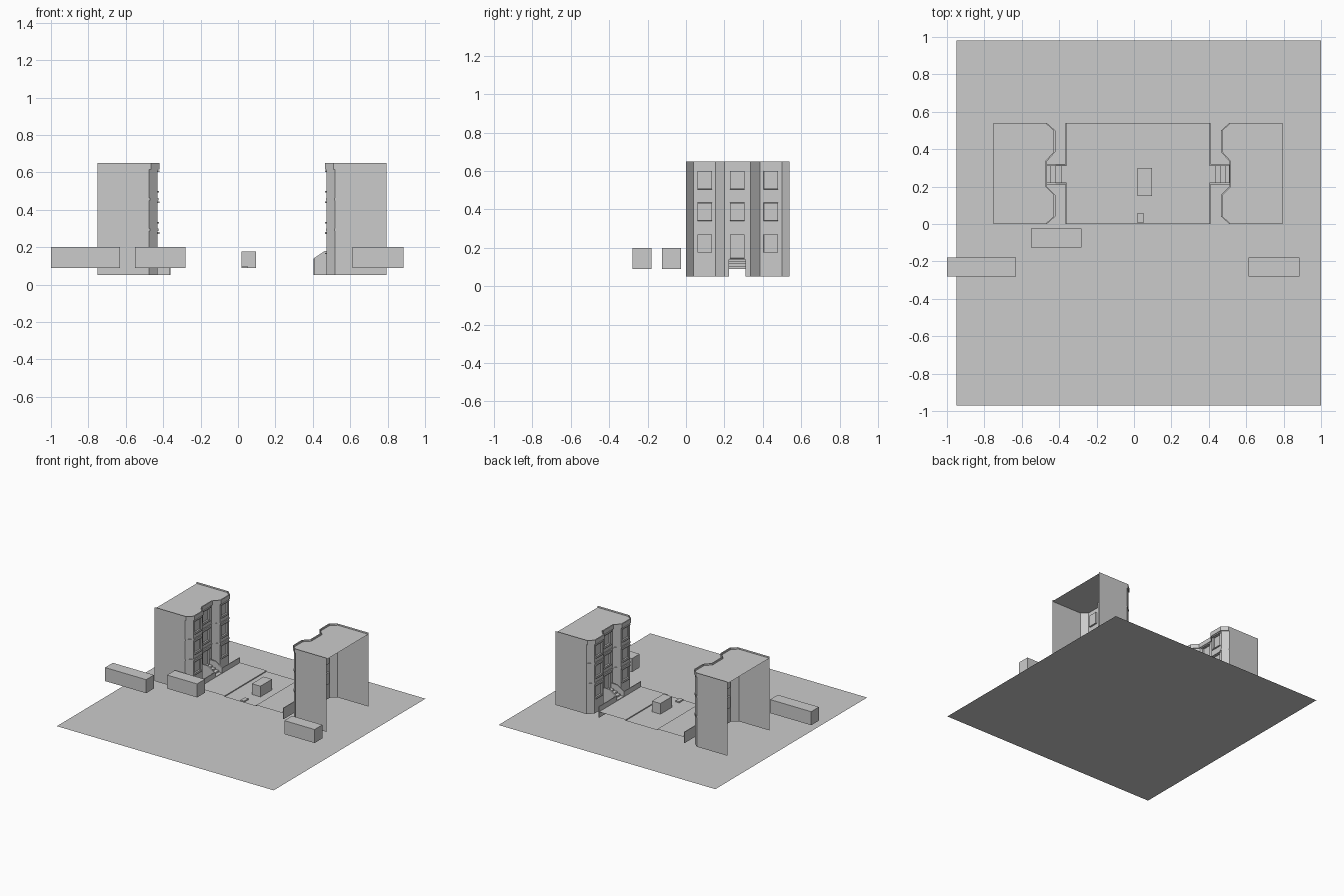
import bpy, bmesh
from mathutils import Matrix

if "Cube" in bpy.data.objects:
    bpy.data.objects.remove(bpy.data.objects["Cube"])

grey = bpy.data.materials.new("plain_grey")
grey.diffuse_color = (0.6, 0.6, 0.6, 1)
grey.use_nodes = True
grey.node_tree.nodes["Principled BSDF"].inputs["Base Color"].default_value = grey.diffuse_color


def finish(name, bm):
    me = bpy.data.meshes.new(name)
    bm.to_mesh(me)
    bm.free()
    me.materials.append(grey)
    ob = bpy.data.objects.new(name, me)
    bpy.context.collection.objects.link(ob)


def both_sides(name, bm):
    """Left part plus its mirror image across the street."""
    other = bm.copy()
    finish("left_" + name, bm)
    bmesh.ops.transform(other, verts=other.verts,
                        matrix=Matrix.Translation((0.044, 0, 0)) @ Matrix.Scale(-1, 4, (1, 0, 0)))
    bmesh.ops.reverse_faces(other, faces=other.faces)
    finish("right_" + name, other)


def face(bm, *pts):
    return bm.faces.new([bm.verts.new(p) for p in pts])


def box(bm, x0, x1, y0, y1, z0, z1):
    m = Matrix.Translation(((x0 + x1) / 2, (y0 + y1) / 2, (z0 + z1) / 2)) \
        @ Matrix.Diagonal((x1 - x0, y1 - y0, z1 - z0, 1))
    bmesh.ops.create_cube(bm, size=1, matrix=m)


def sheet(name, x0, x1, y0, y1, z):
    bm = bmesh.new()
    face(bm, (x0, y0, z), (x1, y0, z), (x1, y1, z), (x0, y1, z))
    finish(name, bm)


def prism(bm, profile, y0, y1):
    """Extrude an (x, z) profile along y."""
    f = face(bm, *[(x, y0, z) for x, z in profile])
    new = bmesh.ops.extrude_face_region(bm, geom=[f])["geom"]
    bmesh.ops.translate(bm, vec=(0, y1 - y0, 0),
                        verts=[v for v in new if isinstance(v, bmesh.types.BMVert)])
    face(bm, *[(x, y0, z) for x, z in profile])
    bmesh.ops.remove_doubles(bm, verts=bm.verts, dist=1e-5)
    bmesh.ops.recalc_face_normals(bm, faces=bm.faces)


# facade plan: two angled bays with a recessed middle
PLAN = [(-.475, 0), (-.43, .04), (-.43, .155), (-.475, .2),
        (-.475, .335), (-.43, .385), (-.43, .5), (-.475, .54)]
BACK, BASE, TOP = -.75, .05, .65


def band(bm, out, z0, z1):
    """Raised strip that follows the facade."""
    for (xa, ya), (xb, yb) in zip(PLAN, PLAN[1:]):
        a, b = xa + out, xb + out
        face(bm, (a, ya, z0), (b, yb, z0), (b, yb, z1), (a, ya, z1))
        face(bm, (a, ya, z1), (b, yb, z1), (xb, yb, z1), (xa, ya, z1))
        face(bm, (xa, ya, z0), (xb, yb, z0), (b, yb, z0), (a, ya, z0))
    for (x, y) in (PLAN[0], PLAN[-1]):
        face(bm, (x, y, z0), (x + out, y, z0), (x + out, y, z1), (x, y, z1))


# facade wall with window and door openings set in
bm = bmesh.new()
windows = []
for i, ((xa, ya), (xb, yb)) in enumerate(zip(PLAN, PLAN[1:])):
    if i % 2 == 0:
        face(bm, (xa, ya, BASE), (xb, yb, BASE), (xb, yb, TOP), (xa, ya, TOP))
        continue
    middle = i == 3
    mid = (ya + yb) / 2
    half = .043
    cols = [ya, mid - half, mid + half, yb]
    rows = [BASE, .14 if middle else .17, .275, .335, .44, .5, .605, TOP]
    for r in range(7):
        for c in range(3):
            if middle and r == 0 and c == 1:
                continue
            f = face(bm, (xa, cols[c], rows[r]), (xa, cols[c + 1], rows[r]),
                     (xa, cols[c + 1], rows[r + 1]), (xa, cols[c], rows[r + 1]))
            if c == 1 and r % 2 == 1:
                windows.append(f)
bmesh.ops.inset_individual(bm, faces=windows, thickness=.004, depth=.004)
bmesh.ops.inset_individual(bm, faces=windows, thickness=.007, depth=0)
bmesh.ops.inset_individual(bm, faces=windows, thickness=.0015, depth=-.012)
both_sides("facade", bm)

# end walls and roof (outer side is open)
bm = bmesh.new()
face(bm, (BACK, 0, BASE), (-.475, 0, BASE), (-.475, 0, TOP), (BACK, 0, TOP))
face(bm, (-.475, .54, BASE), (BACK, .54, BASE), (BACK, .54, TOP), (-.475, .54, TOP))
both_sides("end_walls", bm)
bm = bmesh.new()
face(bm, (BACK, 0, .637), *[(x, y, .637) for x, y in PLAN], (BACK, .54, .637))
both_sides("roof", bm)

# string courses and cornice
bm = bmesh.new()
for z in (.287, .45):
    band(bm, .004, z, z + .012)
band(bm, .009, .615, TOP)
both_sides("cornice_bands", bm)

# window lintels and sills
bm = bmesh.new()
for x, y in ((-.43, .0975), (-.475, .2675), (-.43, .4425)):
    for z0, z1 in ((.17, .275), (.335, .44), (.5, .605)):
        box(bm, x, x + .01, y - .047, y + .047, z1 - .004, z1 + .005)
        if x > -.45 or z0 > .2:
            box(bm, x, x + .008, y - .045, y + .045, z0 - .007, z0)
both_sides("lintels_and_sills", bm)

# entrance steps
bm = bmesh.new()
N = 4
for i in range(N):
    xa = -.36 - .115 * i / N
    xb = -.36 - .115 * (i + 1) / N
    za, zb = .09 + .05 * i / N, .09 + .05 * (i + 1) / N
    face(bm, (xa, .22, za), (xa, .31, za), (xa, .31, zb), (xa, .22, zb))
    face(bm, (xb, .22, zb), (xa, .22, zb), (xa, .31, zb), (xb, .31, zb))
both_sides("entrance_steps", bm)

# sloped side walls of the steps
for name, y in (("near_step_wall", .212), ("far_step_wall", .31)):
    bm = bmesh.new()
    prism(bm, [(-.36, .05), (-.36, .14), (-.42, .18), (-.475, .18), (-.475, .05)], y, y + .01)
    both_sides(name, bm)

# low yard walls along the pavement
bm = bmesh.new()
box(bm, -.366, -.36, 0, .212, .05, .14)
box(bm, -.366, -.36, .32, .54, .05, .14)
both_sides("yard_walls", bm)

# pavement with curb
bm = bmesh.new()
face(bm, (-.36, 0, .098), (-.12, 0, .098), (-.12, .54, .098), (-.36, .54, .098))
face(bm, (-.12, 0, .09), (-.12, .54, .09), (-.12, .54, .098), (-.12, 0, .098))
both_sides("pavement", bm)

# road and base ground
sheet("road", -.12, .164, 0, .54, .09)
sheet("base_ground", -.95, 1.0, -.97, .98, 0)

# loose blocks
BLOCKS = {
    "block_near_left": (-.55, -.28, -.125, -.025, .09, .2),
    "block_far_left": (-1.0, -.63, -.28, -.18, .09, .2),
    "block_right": (.613, .885, -.28, -.18, .09, .2),
    "street_block": (.02, .097, .15, .3, .09, .177),
    "small_plate": (.02, .052, .005, .06, .09, .1),
}
for name, dims in BLOCKS.items():
    bm = bmesh.new()
    box(bm, *dims)
    finish(name, bm)
